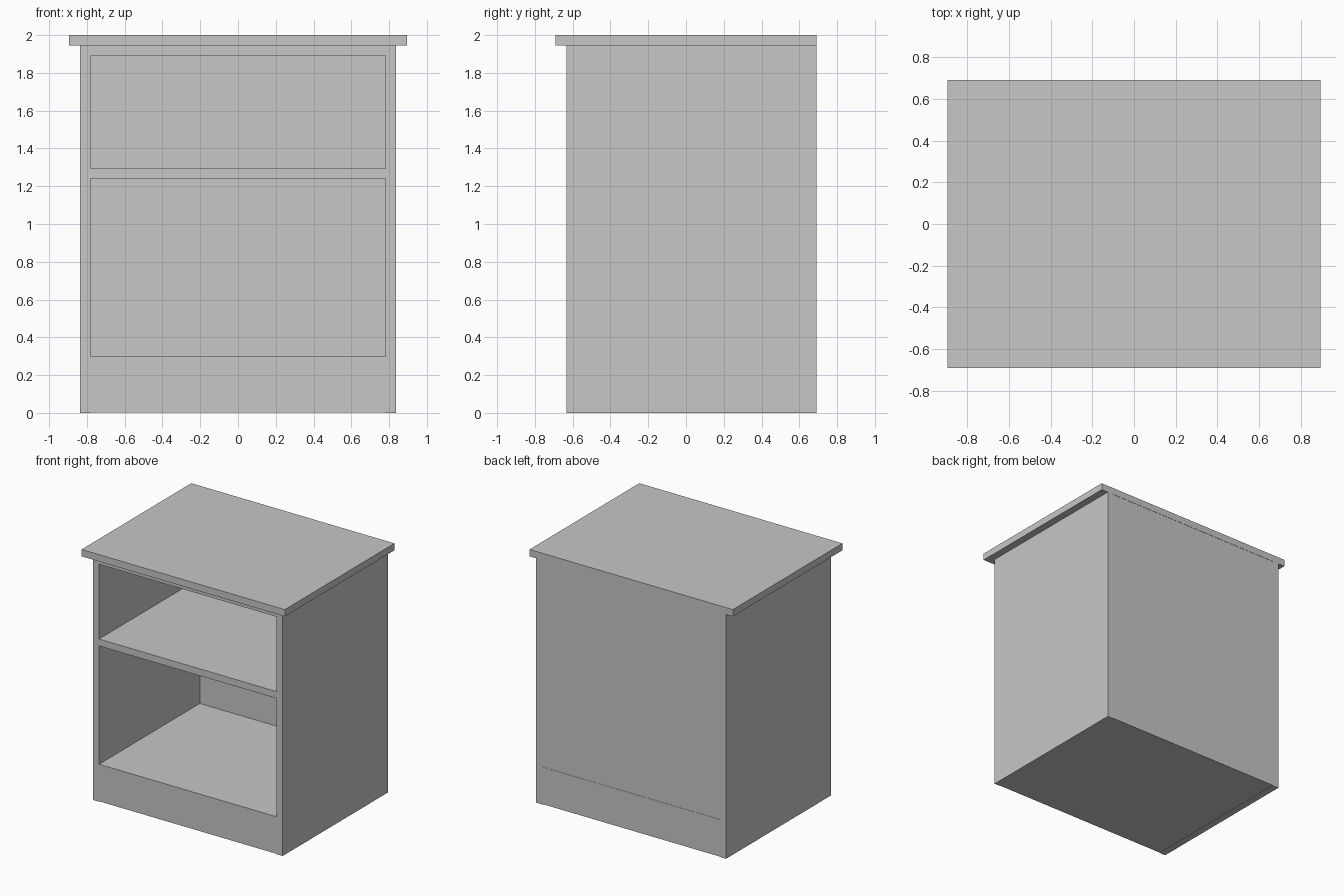
import bpy

if "Cube" in bpy.data.objects:
    bpy.data.objects.remove(bpy.data.objects["Cube"])

# One plain grey for the whole cabinet
grey = bpy.data.materials.new("plain grey")
grey.diffuse_color = (0.57, 0.57, 0.57, 1.0)
grey.use_nodes = True
grey.node_tree.nodes["Principled BSDF"].inputs["Base Color"].default_value = grey.diffuse_color


def board(name, x, y, z):
    """Box spanning the given (min, max) ranges."""
    lo, hi = zip(x, y, z)
    bpy.ops.mesh.primitive_cube_add(size=1, location=[(a + b) / 2 for a, b in zip(lo, hi)])
    ob = bpy.context.object
    ob.name = name
    ob.scale = [b - a for a, b in zip(lo, hi)]
    bpy.ops.object.transform_apply(location=False, rotation=False, scale=True)
    ob.data.materials.append(grey)
    return ob


FRONT, BACK = -0.632, 0.69
T = 0.055                # board thickness
INNER = 0.781            # half width between the side boards
OUTER = INNER + T
TOP = 2.0 - T            # underside of the worktop

# Overhanging worktop, flush at the back
board("worktop", (-0.895, 0.895), (-0.69, BACK), (TOP, 2.0))

# Side boards
for side, s in (("left", -1), ("right", 1)):
    board(side + "_side", sorted((s * INNER, s * OUTER)), (FRONT, BACK), (0, TOP))

# Plinth, shelf and top board between the sides
board("plinth", (-INNER, INNER), (FRONT, BACK), (0.003, 0.298))
board("shelf", (-INNER, INNER), (FRONT, BACK - T), (1.24, 1.295))
board("upper_board", (-INNER, INNER), (FRONT, BACK - T), (TOP - T, TOP))

# Back panel standing on the plinth
board("back_panel", (-INNER, INNER), (BACK - T, BACK - 0.002), (0.298, TOP))
